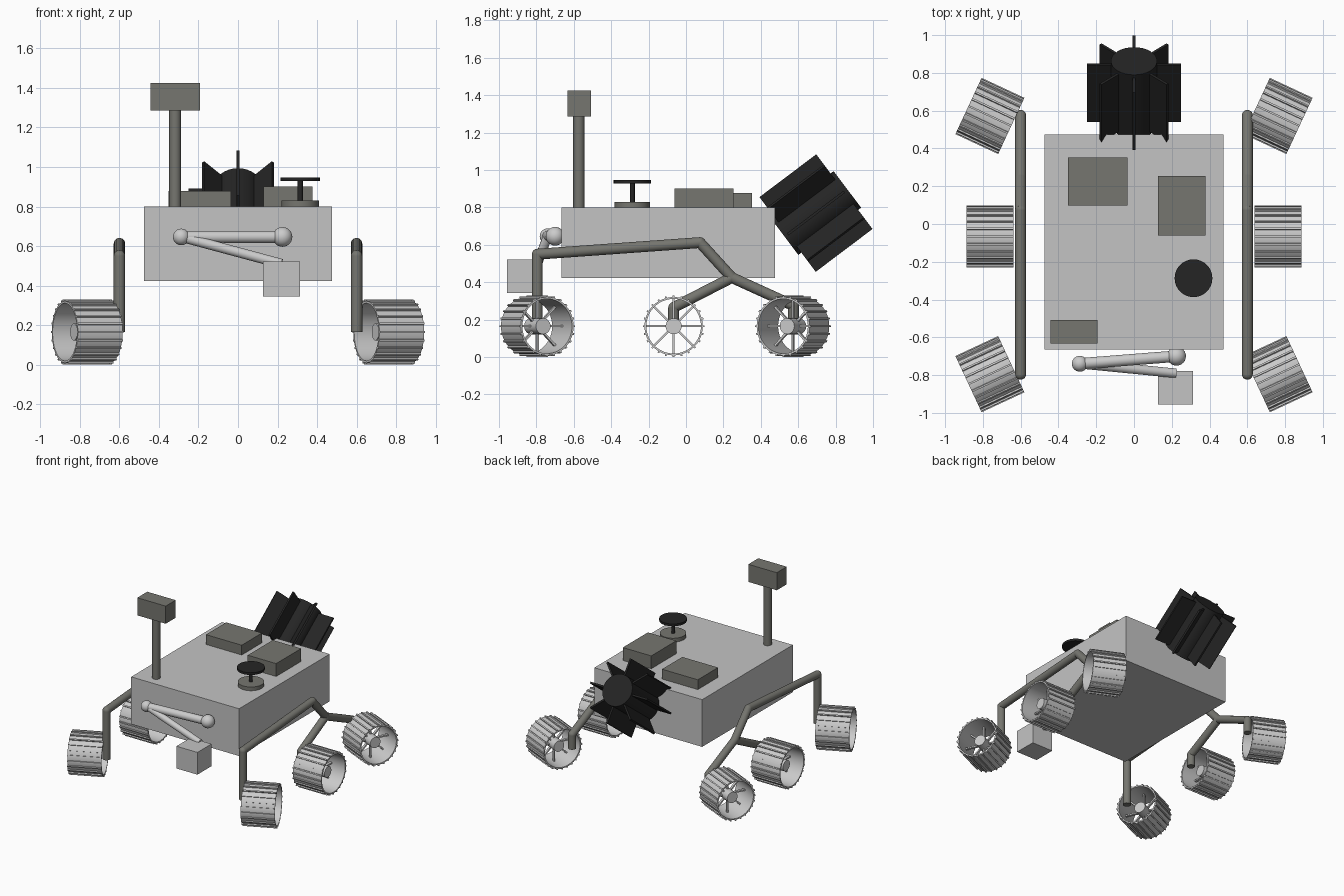
import bpy, bmesh, math
from mathutils import Matrix, Vector

cube = bpy.data.objects.get("Cube")
if cube:
    bpy.data.objects.remove(cube, do_unlink=True)


def material(name, color):
    m = bpy.data.materials.new(name)
    m.use_nodes = True
    m.diffuse_color = (*color, 1)
    node = next(n for n in m.node_tree.nodes if n.type == "BSDF_PRINCIPLED")
    node.inputs["Base Color"].default_value = (*color, 1)
    return m


light_grey = material("light_grey", (0.55, 0.55, 0.55))
metal = material("wheel_metal", (0.6, 0.6, 0.6))
dark_grey = material("dark_grey", (0.18, 0.18, 0.16))
black = material("black", (0.018, 0.018, 0.018))


def finish(name, bm, mat, matrix=Matrix(), smooth=True):
    bmesh.ops.recalc_face_normals(bm, faces=bm.faces)
    mesh = bpy.data.meshes.new(name)
    bm.to_mesh(mesh)
    bm.free()
    mesh.materials.append(mat)
    return place(name, mesh, matrix, smooth)


def place(name, mesh, matrix, smooth=True):
    ob = bpy.data.objects.new(name, mesh)
    bpy.context.collection.objects.link(ob)
    ob.matrix_world = matrix
    if smooth:
        bpy.ops.object.select_all(action="DESELECT")
        ob.select_set(True)
        bpy.context.view_layer.objects.active = ob
        bpy.ops.object.shade_smooth_by_angle(angle=math.radians(35))
    return ob


def add_box(bm, center, size, matrix=Matrix()):
    bmesh.ops.create_cube(bm, size=1, matrix=matrix @ Matrix.Translation(center)
                          @ Matrix.Diagonal((*size, 1)))


def add_rod(bm, a, b, r, segments=24):
    a, b = Vector(a), Vector(b)
    turn = (b - a).to_track_quat("Z", "Y").to_matrix().to_4x4()
    bmesh.ops.create_cone(bm, cap_ends=True, segments=segments, radius1=r, radius2=r,
                          depth=(b - a).length,
                          matrix=Matrix.Translation((a + b) / 2) @ turn)


def box(name, center, size, mat):
    bm = bmesh.new()
    add_box(bm, center, size)
    return finish(name, bm, mat, smooth=False)


def rod(name, a, b, r, mat, segments=24):
    bm = bmesh.new()
    add_rod(bm, a, b, r, segments)
    return finish(name, bm, mat)


def ball(name, center, r, mat):
    bm = bmesh.new()
    bmesh.ops.create_uvsphere(bm, u_segments=24, v_segments=12, radius=r)
    return finish(name, bm, mat, Matrix.Translation(center))


# Body and deck equipment
box("body", (0, -0.095, 0.612), (0.95, 1.14, 0.376), light_grey)
box("deck_box_right", (-0.193, 0.225, 0.838), (0.315, 0.255, 0.08), dark_grey)
box("deck_box_left", (0.253, 0.097, 0.85), (0.25, 0.315, 0.105), dark_grey)

# Camera mast
rod("mast", (-0.318, -0.573, 0.79), (-0.318, -0.573, 1.3), 0.03, dark_grey)
box("camera_head", (-0.318, -0.571, 1.356), (0.25, 0.125, 0.14), dark_grey)

# Dish antenna
ax, ay = 0.315, -0.287
rod("antenna_base", (ax, ay, 0.79), (ax, ay, 0.83), 0.095, dark_grey, 32)
rod("antenna_stem", (ax, ay, 0.82), (ax, ay, 0.935), 0.013, black)
rod("antenna_dish", (ax, ay, 0.928), (ax, ay, 0.946), 0.1, black, 32)

# Finned power unit, tilted up at the rear
tilt = Matrix.Translation((0, 0.695, 0.77)) @ Matrix.Rotation(math.radians(-53), 4, "X")
bm = bmesh.new()
add_rod(bm, (0, 0, -0.21), (0, 0, 0.21), 0.122, 32)
for i in range(8):
    add_box(bm, (0.175, 0, 0), (0.15, 0.014, 0.38),
            Matrix.Rotation(i * math.pi / 4, 4, "Z"))
finish("power_unit", bm, black, tilt)

# Instrument arm
shoulder, elbow, wrist = (0.225, -0.7, 0.646), (-0.287, -0.74, 0.646), (0.22, -0.79, 0.51)
ball("arm_shoulder", shoulder, 0.05, metal)
ball("arm_elbow", elbow, 0.042, metal)
rod("upper_arm", shoulder, elbow, 0.03, metal)
rod("forearm", elbow, wrist, 0.025, metal)
box("arm_tool", (0.22, -0.868, 0.432), (0.185, 0.177, 0.177), light_grey)

# Wheel: open rim, tread bars, spokes and hub around the x axis
R, W = 0.156, 0.25
bm = bmesh.new()
ring = [bm.verts.new(p) for p in ((-W / 2, 0, R), (W / 2, 0, R),
                                  (W / 2, 0, R - 0.01), (-W / 2, 0, R - 0.01))]
edges = [bm.edges.new((ring[i], ring[i - 1])) for i in range(4)]
bmesh.ops.spin(bm, geom=ring + edges, cent=(0, 0, 0), axis=(1, 0, 0),
               angle=math.tau, steps=48)
bmesh.ops.remove_doubles(bm, verts=bm.verts, dist=0.0005)
for i in range(24):
    add_box(bm, (0, 0, R + 0.003), (W, 0.01, 0.011),
            Matrix.Rotation(i * math.tau / 24, 4, "X"))
for i in range(8):
    add_box(bm, (0, 0, R / 2), (0.02, 0.011, R - 0.01),
            Matrix.Rotation(i * math.tau / 8, 4, "X"))
add_rod(bm, (-0.075, 0, 0), (0.075, 0, 0), 0.043)
first = finish("wheel_template", bm, metal)
wheel_mesh = first.data
bpy.data.objects.remove(first)

# Wheels and suspension on both sides
wheels = (("front", -0.795, 25), ("middle", -0.066, 0), ("rear", 0.572, -25))
for side, s in (("left", 1), ("right", -1)):
    for name, y, steer in wheels:
        place(f"{name}_{side}_wheel", wheel_mesh,
              Matrix.Translation((s * 0.763, y, 0.165))
              @ Matrix.Rotation(math.radians(steer), 4, "Z"))
    x = s * 0.6
    front_foot, front_top = (x, -0.795, 0.165), (x, -0.795, 0.55)
    peak, pivot = (x, 0.075, 0.612), (x, 0.245, 0.425)
    mid_knee, mid_foot = (x, -0.066, 0.265), (x, -0.066, 0.165)
    rear_knee, rear_foot = (x, 0.575, 0.275), (x, 0.575, 0.165)
    links = (("front_strut", front_foot, front_top), ("rocker", front_top, peak),
             ("rocker_rear", peak, pivot), ("bogie_front", pivot, mid_knee),
             ("bogie_rear", pivot, rear_knee), ("middle_strut", mid_knee, mid_foot),
             ("rear_strut", rear_knee, rear_foot))
    for name, a, b in links:
        rod(f"{name}_{side}", a, b, 0.029, dark_grey)
    for i, p in enumerate((front_top, peak, pivot, mid_knee, rear_knee)):
        ball(f"suspension_joint_{side}_{i + 1}", p, 0.029, dark_grey)
